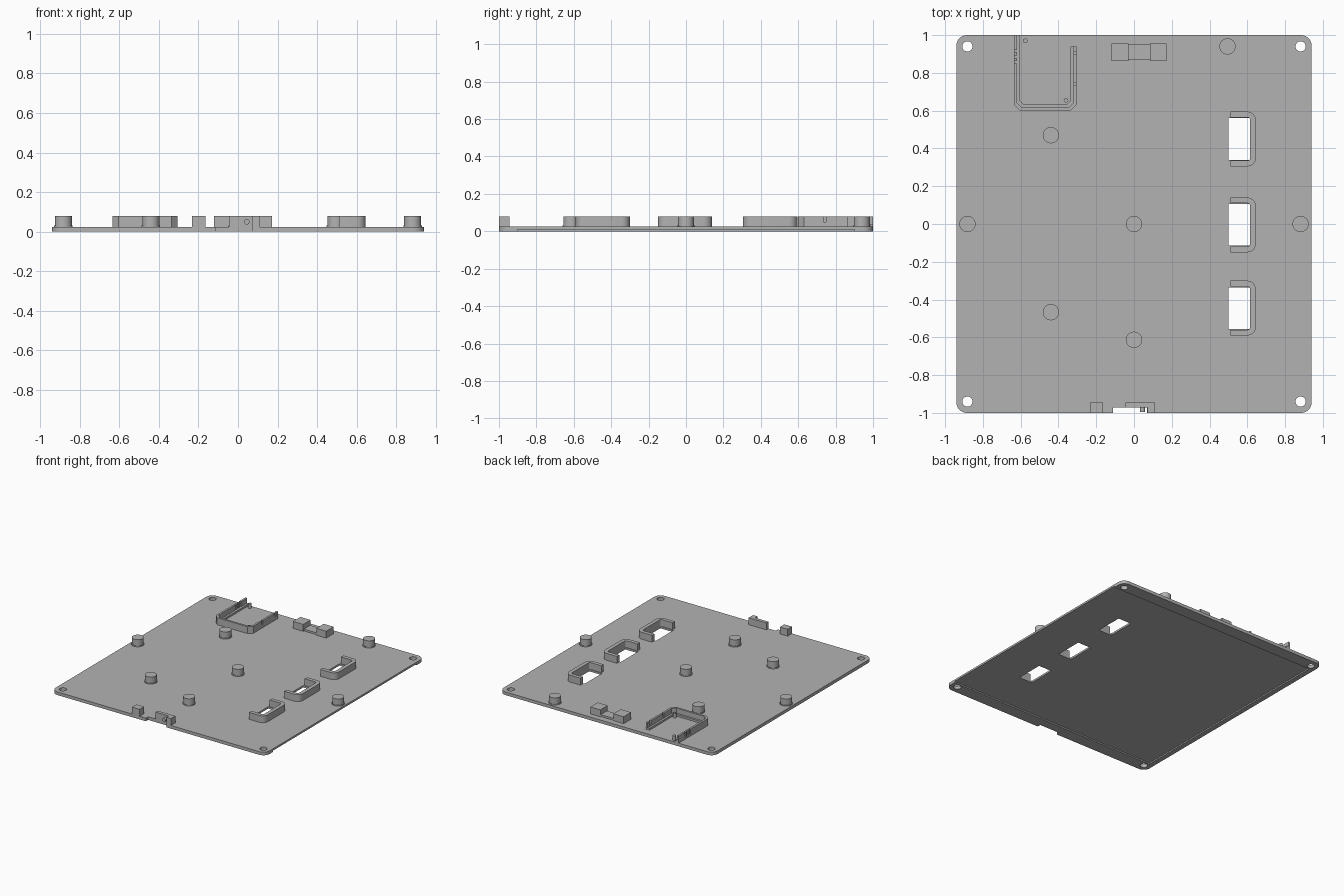
import bpy, bmesh, math

if "Cube" in bpy.data.objects:
    bpy.data.objects.remove(bpy.data.objects["Cube"])

grey = bpy.data.materials.new("light grey")
grey.diffuse_color = (0.45, 0.45, 0.45, 1)
grey.use_nodes = True
grey.node_tree.nodes["Principled BSDF"].inputs["Base Color"].default_value = grey.diffuse_color
TOP, HIGH = 0.025, 0.08


def prism(name, pts, z0, z1):
    """Extrude a closed XY outline from z0 to z1."""
    bm = bmesh.new()
    face = bm.faces.new([bm.verts.new((x, y, z0)) for x, y in pts])
    new = bmesh.ops.extrude_face_region(bm, geom=[face])["geom"]
    for v in new:
        if isinstance(v, bmesh.types.BMVert):
            v.co.z = z1
    bmesh.ops.recalc_face_normals(bm, faces=bm.faces)
    me = bpy.data.meshes.new(name)
    bm.to_mesh(me)
    bm.free()
    me.materials.append(grey)
    ob = bpy.data.objects.new(name, me)
    bpy.context.collection.objects.link(ob)
    return ob


def box(name, x0, x1, y0, y1, z0=TOP, z1=HIGH):
    return prism(name, [(x0, y0), (x1, y0), (x1, y1), (x0, y1)], z0, z1)


def arc(cx, cy, r, a0, a1, n):
    return [(cx + r * math.cos(math.radians(a0 + (a1 - a0) * i / n)),
             cy + r * math.sin(math.radians(a0 + (a1 - a0) * i / n))) for i in range(n + 1)]


def disc(name, x, y, r, z0, z1, n=32):
    return prism(name, arc(x, y, r, 0, 360, n)[:-1], z0, z1)


def cut(target, cutters):
    bpy.context.view_layer.objects.active = target
    for c in cutters:
        m = target.modifiers.new("cut", 'BOOLEAN')
        m.operation, m.solver, m.object = 'DIFFERENCE', 'EXACT', c
        bpy.ops.object.modifier_apply(modifier=m.name)
        bpy.data.objects.remove(c)


# Base plate with rounded corners
w, h, r = 0.94, 1.0, 0.055
outline = []
for sx, sy, a in ((1, 1, 0), (-1, 1, 90), (-1, -1, 180), (1, -1, 270)):
    outline += arc(sx * (w - r), sy * (h - r), r, a, a + 90, 8)
plate = prism("base_plate", outline, 0, TOP)
slots = (0.45, -0.005, -0.445)
cutters = [disc("hole", sx * 0.882, sy * 0.94, 0.027, -0.1, 0.1)
           for sx in (-1, 1) for sy in (-1, 1)]
cutters += [box("window", 0.5, 0.615, y - 0.11, y + 0.11, -0.1, 0.1) for y in slots]
cutters.append(box("front_notch", -0.11, 0.07, -1.1, -0.972, -0.1, 0.1))
cutters.append(box("underside_recess", -0.9, 1.1, -0.9, 0.9, -0.1, 0.01))
cut(plate, cutters)

# Round standoffs with a small flared foot
for i, (x, y) in enumerate([(-0.44, 0.47), (0, 0), (-0.882, 0), (0.882, 0),
                            (-0.44, -0.467), (0, -0.613), (0.495, 0.94)]):
    disc(f"standoff_{i}", x, y, 0.043, TOP - 0.004, HIGH)
    disc(f"standoff_foot_{i}", x, y, 0.047, TOP - 0.004, TOP + 0.006)

# U-shaped guards around the windows
for i, y in enumerate(slots):
    x0, x1, H, t, R = 0.51, 0.645, 0.145, 0.03, 0.045
    pts = [(x0, y - H)] + arc(x1 - R, y - H + R, R, -90, 0, 6)
    pts += arc(x1 - R, y + H - R, R, 0, 90, 6) + [(x0, y + H), (x0, y + H - t)]
    q = R - t
    pts += arc(x1 - R, y + H - R, q, 90, 0, 4) + arc(x1 - R, y - H + R, q, 0, -90, 4)
    pts.append((x0, y - H + t))
    prism(f"window_guard_{i}", pts, TOP - 0.004, HIGH)


# Open tray: chamfered outer wall and a lower inner ledge
def tray_band(name, a, b, z1):
    def side(d):
        c = 0.03 - d * 0.3
        return [(-0.635 + d, 1.0), (-0.635 + d, 0.6 + d + c), (-0.635 + d + c, 0.6 + d),
                (-0.305 - d - c, 0.6 + d), (-0.305 - d, 0.6 + d + c), (-0.305 - d, 0.94)]
    return prism(name, side(a) + side(b)[::-1], TOP - 0.004, z1)


wall = tray_band("tray_wall", 0, 0.016, HIGH)
cut(wall, [box("slit", -0.7, -0.6, y, y + 0.012, 0.04, 0.1) for y in (0.85, 0.88, 0.91)]
    + [box("slit", -0.35, -0.25, y, y + 0.014, 0.05, 0.1) for y in (0.735, 0.9)])
tray_band("tray_ledge", 0.014, 0.032, 0.04)
for i, (x, y) in enumerate([(-0.575, 0.97), (-0.36, 0.655)]):
    disc(f"tray_pin_{i}", x, y, 0.012, TOP - 0.004, 0.06, 16)

# Rear clip: two blocks joined by a low saddle
box("rear_clip_left", -0.12, -0.03, 0.862, 0.955)
box("rear_clip_right", 0.085, 0.172, 0.862, 0.955)
box("rear_clip_saddle", -0.032, 0.087, 0.87, 0.95, TOP - 0.004, 0.04)

# Front holder: side block, back wall, end block and pin
box("front_block", -0.232, -0.165, -1.0, -0.945)
box("front_wall", -0.045, 0.11, -0.972, -0.945, 0.01)
box("front_wall_end", 0.072, 0.11, -1.0, -0.971)
pin = disc("front_pin", 0, 0, 0.014, 0, 0.026, 16)
pin.rotation_euler.x = math.pi / 2
pin.location = (0.045, -0.97, 0.05)

# Smooth the round sides, keep edges sharp
for ob in bpy.context.scene.objects:
    ob.select_set(True)
bpy.context.view_layer.objects.active = plate
bpy.ops.object.shade_smooth_by_angle(angle=math.radians(30))
